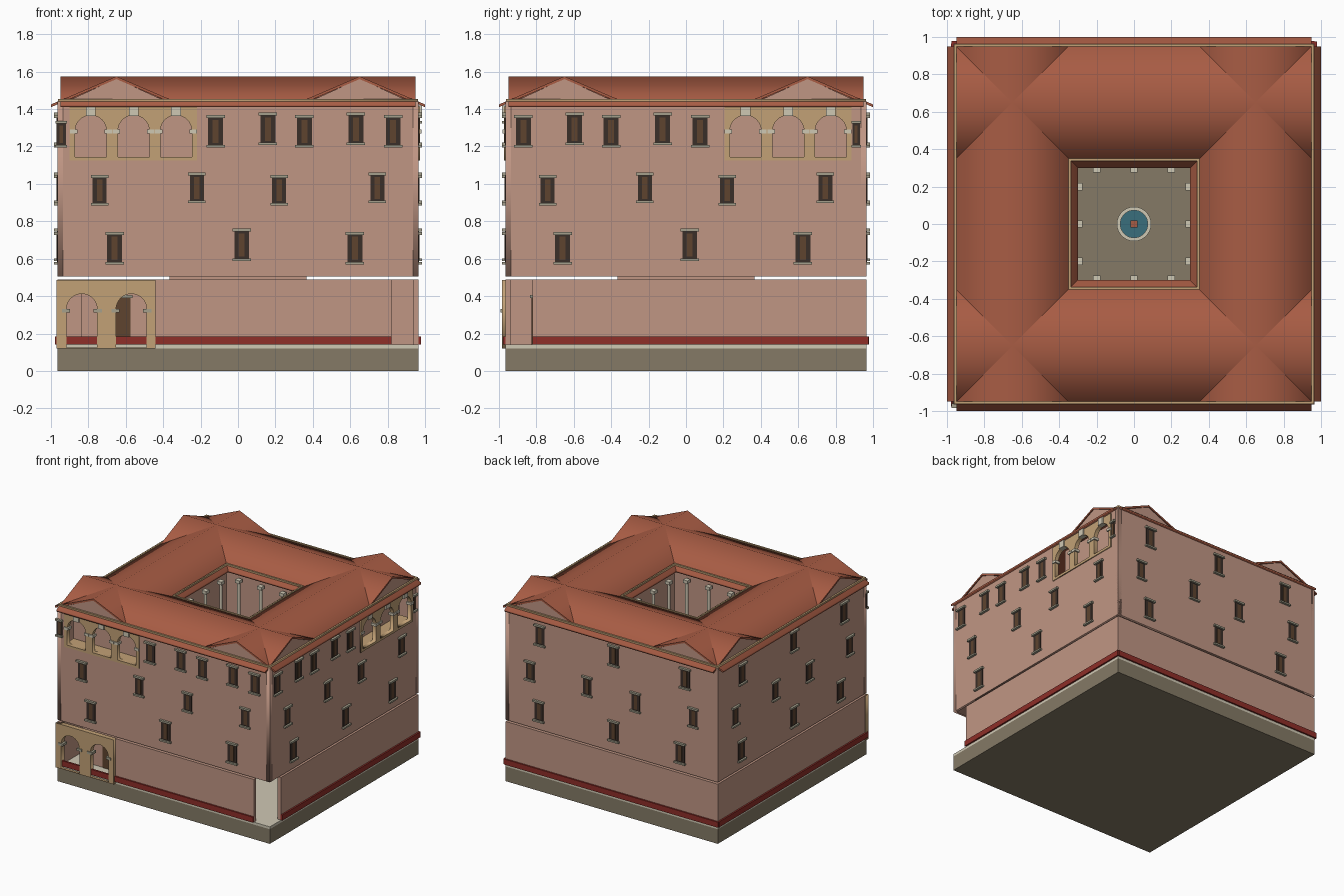
import bpy, bmesh, math
from mathutils import Matrix

if "Cube" in bpy.data.objects:
    bpy.data.objects.remove(bpy.data.objects["Cube"])

def material(name, hexcol):
    def lin(i):
        c = int(hexcol[i:i + 2], 16) / 255
        return c / 12.92 if c < 0.04 else ((c + 0.055) / 1.055) ** 2.4
    m = bpy.data.materials.new(name)
    m.diffuse_color = (lin(0), lin(2), lin(4), 1)
    m.use_nodes = True
    m.node_tree.nodes["Principled BSDF"].inputs["Base Color"].default_value = m.diffuse_color
    return m

PINK, TAN = material("plaster", "C09684"), material("sandstone", "C2A176")
ROOF, RED = material("roof_tile", "A85C44"), material("red_plinth", "8E2E28")
STONE, PALE = material("stone", "857A66"), material("pale_stone", "CFC8B4")
TRIM, DARK = material("trim", "A5A08C"), material("dark_wood", "3A2E28")
BROWN, WATER = material("shutter_wood", "5E442F"), material("water", "3A6E7C")

def side(k):
    """Rotate front-face coordinates to side k: 0 front, 1 right, 2 back, 3 left."""
    return Matrix.Rotation(k * math.pi / 2, 4, 'Z')

def finish(name, mesh, mat):
    mesh.materials.clear()
    mesh.materials.append(mat)
    ob = bpy.data.objects.new(name, mesh)
    bpy.context.collection.objects.link(ob)
    return ob

parts = {}
def box(name, mat, u0, u1, d0, d1, z0, z1, k=0):
    """Box spanning u along the face, d outward from the centre, z up."""
    bm, _ = parts.setdefault(name, (bmesh.new(), mat))
    m = side(k) @ Matrix.Translation(((u0 + u1) / 2, -(d0 + d1) / 2, (z0 + z1) / 2))
    m = m @ Matrix.Diagonal((u1 - u0, d1 - d0, z1 - z0, 1))
    bmesh.ops.create_cube(bm, size=1, matrix=m)

def plate(name, mat, loops, d0, d1, k=0, flat=False):
    """Filled outline with holes, extruded between depths d0 and d1."""
    cu = bpy.data.curves.new(name, 'CURVE')
    cu.dimensions, cu.fill_mode, cu.extrude = '2D', 'BOTH', (d1 - d0) / 2
    for pts in loops:
        sp = cu.splines.new('POLY')
        sp.points.add(len(pts) - 1)
        for p, (x, y) in zip(sp.points, pts):
            p.co = (x, y, 0, 1)
        sp.use_cyclic_u = True
    tmp = bpy.data.objects.new(name + "_tmp", cu)
    bpy.context.collection.objects.link(tmp)
    bpy.context.view_layer.update()
    me = bpy.data.meshes.new_from_object(tmp.evaluated_get(bpy.context.evaluated_depsgraph_get()))
    bpy.data.objects.remove(tmp)
    if flat:
        me.transform(Matrix.Translation((0, 0, (d0 + d1) / 2)))
    else:
        me.transform(side(k) @ Matrix.Translation((0, -(d0 + d1) / 2, 0)) @ Matrix.Rotation(math.pi / 2, 4, 'X'))
    return finish(name, me, mat)

def rect(a, b, c, d):
    return [(a, c), (b, c), (b, d), (a, d)]

def arch(c, r, z0, zs):
    return [(c - r, z0), (c + r, z0)] + [
        (c + r * math.cos(a * math.pi / 16), zs + r * math.sin(a * math.pi / 16)) for a in range(17)]

def window(u, z, k, w=0.08, h=0.145):
    box("window_frames", DARK, u - w / 2, u + w / 2, 0.95, 0.969, z - h / 2, z + h / 2, k)
    box("window_shutters", BROWN, u - w / 5, u + w / 5, 0.96, 0.971, z - h / 2 + .01, z + h / 2 - .01, k)
    box("window_lintels", TRIM, u - w * .62, u + w * .62, 0.96, 0.984, z + h / 2, z + h / 2 + .015, k)
    box("window_sills", TRIM, u - w * .62, u + w * .62, 0.96, 0.984, z - h / 2 - .013, z - h / 2, k)

# base slab and courtyard floor
box("base", STONE, -.965, .965, -.965, .965, 0, .12)
box("base_top", PALE, -.965, .965, -.965, .965, .12, .14)
box("courtyard_floor", STONE, -.35, .35, -.35, .35, .14, .145)

# ground floor walls and red plinth, open at the front right corner
spans = [(-.44, .82), (-.82, .965), (-.965, .965), (-.965, .965)]
for k, (a, b) in enumerate(spans):
    box("ground_walls", PINK, a, b, .935, .965, .14, .49, k)
    box("red_plinth", RED, -.975 if k == 0 else a, .82 if k == 0 else .975, .962, .978, .14, .185, k)
box("portico_back_wall", PINK, -.84, -.44, .80, .82, .14, .49)
box("portico_door", BROWN, -.655, -.575, .815, .825, .14, .39)
box("portico_door_lintel", TRIM, -.665, -.565, .815, .835, .39, .405)

# ground portico with two arches
gc = (-.835, -.57)
plate("ground_portico", TAN, [rect(-.97, -.44, .12, .485)] + [arch(c, .082, .125, .33) for c in gc], .945, .985)
for c in gc:
    for s in (-1, 1):
        box("portico_imposts", TRIM, c + s * .085 - .022, c + s * .085 + .022, .94, .992, .312, .332)

# upper floors: walls with openings for the arcades
loggia = {0: (-.9, -.22), 1: (.205, .885)}
for k in range(4):
    loops = [rect(-.965, .965, .505, 1.44)]
    if k in loggia:
        a, b = loggia[k]
        loops.append(rect(a + .012, b - .012, 1.14, 1.40))
    plate("upper_wall", PINK, loops, .935, .965, k)
    box("courtyard_walls", PINK, -.365, .365, .345, .365, .14, 1.44, k)
plate("upper_floor", PINK, [rect(-.95, .95, -.95, .95), rect(-.35, .35, -.35, .35)], .505, .52, flat=True)

# three-arch arcades on the front and right
for k, (a, b) in loggia.items():
    cs = [a + .113 + i * .227 + (.002 if i else 0) for i in range(3)]
    plate("upper_arcade", TAN, [rect(a, b, 1.125, 1.415)] + [arch(c, .084, 1.145, 1.283) for c in cs], .94, .973, k)
    box("arcade_back_wall", PINK, a, b, .84, .85, 1.12, 1.43, k)
    box("arcade_floor", TAN, a, b, .84, .945, 1.125, 1.145, k)
    for c in cs:
        box("arcade_keystones", PALE, c - .026, c + .026, .94, .984, 1.362, 1.42, k)
        for s in (-1, 1):
            box("arcade_imposts", PALE, c + s * .092 - .02, c + s * .092 + .02, .935, .98, 1.27, 1.29, k)

# windows
top = {0: [-.12, .16, .355, .63, .83], 1: [-.87, -.595, -.4, -.125, .075],
       2: [-.65, .02, .67], 3: [-.65, .02, .67]}
for k in range(4):
    for i, u in enumerate(top[k]):
        window(u, 1.28 + .013 * (i % 2), k)
    for i, u in enumerate((-.74, -.22, .22, .745)):
        window(u, (.965, .978)[i in (1, 3)], k, .075, .135)
    for i, u in enumerate((-.66, .02, .625)):
        window(u, .655 + .018 * (i == 1), k)
window(-.945, 1.265, 0, .05, .115)
window(.91, 1.265, 1, .04, .115)

# tiled roof: four crossing gabled wings with plaster gable ends
chevron = [(.30, 1.425), (.65, 1.575), (1.0, 1.425), (1.0, 1.41), (.65, 1.56), (.30, 1.41)]
for k in range(4):
    plate("roof_wing", ROOF, [chevron], -.95, .95, k)
    for s in (-1, 1):
        plate("gable_end", PINK, [[(s * .37, 1.435), (s * .93, 1.435), (s * .65, 1.562)]], .93, .942, k)

# cream eave mouldings
for name, r, w in (("outer_cornice", .962, .014), ("courtyard_cornice", .35, .012)):
    plate(name, TAN, [rect(-r, r, -r, r), rect(w - r, r - w, w - r, r - w)], 1.435, 1.455, flat=True)

# courtyard columns
for k in range(4):
    for u in (-.2, 0, .2):
        box("column_caps", PALE, u - .02, u + .02, .275, .315, 1.355, 1.38, k)
        box("column_bases", PALE, u - .02, u + .02, .275, .315, .145, .17, k)
        bm, _ = parts.setdefault("column_shafts", (bmesh.new(), PALE))
        bmesh.ops.create_cone(bm, cap_ends=True, segments=12, radius1=.015, radius2=.012, depth=1.2,
                              matrix=side(k) @ Matrix.Translation((u, -.295, .76)))

# well in the courtyard
def circle(r):
    return [(r * math.cos(i * math.pi / 16), r * math.sin(i * math.pi / 16)) for i in range(32)]
plate("well_rim", PALE, [circle(.092), circle(.073)], .14, .2, flat=True)
plate("well_water", WATER, [circle(.075)], .14, .185, flat=True)
box("well_post", TRIM, -.012, .012, -.012, .012, .14, .27)
box("well_post_cap", ROOF, -.018, .018, -.018, .018, .27, .285)

for name, (bm, mat) in parts.items():
    me = bpy.data.meshes.new(name)
    bm.to_mesh(me)
    bm.free()
    finish(name, me, mat)
